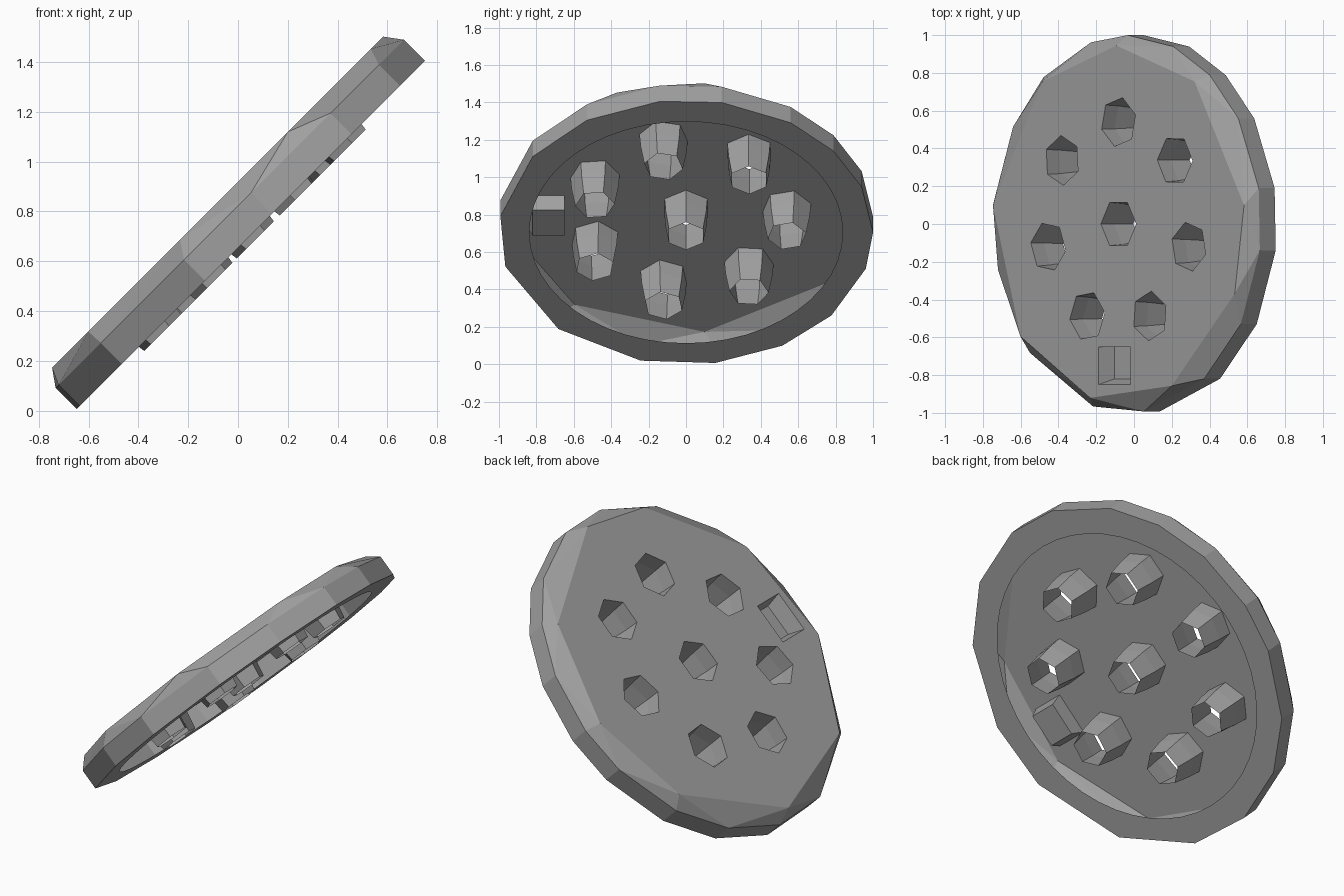
import bpy, bmesh
from math import radians, cos, sin, pi
from mathutils import Matrix, Vector

if "Cube" in bpy.data.objects:
    bpy.data.objects.remove(bpy.data.objects["Cube"])

# The disc is modelled flat, then tilted 45 degrees
TILT = Matrix.Rotation(-pi / 4, 4, 'Y') @ Matrix.Translation((0.534, 0, 0))
Z_TOP, Z_MID, Z_LOW, Z_TIP = 0.65, 0.582, 0.463, 0.435
RIM = [11, 34, 52, 70, 90, 106, 129, 149, 171, 194, 223, 255, 277, 305, 328, 352]
CAP = [6, 53, 91, 127, 174, 219, 257, 295, 337]
RING_R = 0.54
HOLES = [(0, 0)] + [(RING_R * cos(radians(90) + k * 2 * pi / 7),
                     RING_R * sin(radians(90) + k * 2 * pi / 7)) for k in range(7)]

# Dark grey
GREY = bpy.data.materials.new("dark_grey")
GREY.diffuse_color = (0.354, 0.354, 0.354, 1)
GREY.use_nodes = True
GREY.node_tree.nodes["Principled BSDF"].inputs["Base Color"].default_value = GREY.diffuse_color


def ring(r, angles, z, cx=0, cy=0):
    return [Vector((cx + r * cos(radians(a)), cy + r * sin(radians(a)), z)) for a in angles]


def rect(x0, x1, y0, y1, z):
    return [Vector((x0, y0, z)), Vector((x1, y0, z)), Vector((x1, y1, z)), Vector((x0, y1, z))]


def add_loop(bm, pts):
    vs = [bm.verts.new(p) for p in pts]
    return vs, [bm.edges.new((vs[i], vs[(i + 1) % len(vs)])) for i in range(len(vs))]


def fill(bm, edges, up):
    new = bmesh.ops.triangle_fill(bm, edges=edges, use_beauty=True, normal=(0, 0, up))
    faces = [f for f in new['geom'] if isinstance(f, bmesh.types.BMFace)]
    for f in faces:
        f.normal_update()
        if f.normal.z * up < 0:
            f.normal_flip()


def finish(bm, name):
    me = bpy.data.meshes.new(name)
    bm.transform(TILT)
    bm.to_mesh(me)
    bm.free()
    me.materials.append(GREY)
    ob = bpy.data.objects.new(name, me)
    bpy.context.collection.objects.link(ob)


def lofted(name, rings, floor=False):
    # Open sleeve hanging from the top, its faces turned inward
    bm = bmesh.new()
    loops = [[bm.verts.new(p) for p in r] for r in rings]
    n = len(loops[0])
    for a, b in zip(loops, loops[1:]):
        for i in range(n):
            j = (i + 1) % n
            bm.faces.new((a[i], a[j], b[j], b[i]))
    if floor:
        bm.faces.new(loops[-1])
    finish(bm, name)


def hole_angles(k):
    return [a + 17 * k for a in range(0, 360, 60)]


slot_top = rect(-0.15, 0.09, -0.85, -0.65, Z_TOP)
slot_low = rect(-0.12, 0.07, -0.82, -0.65, 0.56)

# Hollow shell: side wall, chamfer and pierced top
bm = bmesh.new()
for p in ring(1, RIM, Z_LOW) + ring(1, RIM, Z_MID) + ring(0.945, CAP, Z_TOP):
    bm.verts.new(p)
bmesh.ops.convex_hull(bm, input=bm.verts[:])
flat = [f for f in bm.faces if any(all(abs(v.co.z - z) < 1e-4 for v in f.verts)
                                   for z in (Z_LOW, Z_TOP))]
bmesh.ops.delete(bm, geom=flat, context='FACES')
bmesh.ops.recalc_face_normals(bm, faces=bm.faces[:])
edges = [e for e in bm.edges if all(abs(v.co.z - Z_TOP) < 1e-4 for v in e.verts)]
for k, (x, y) in enumerate(HOLES):
    edges += add_loop(bm, ring(0.132, hole_angles(k), Z_TOP, x, y))[1]
edges += add_loop(bm, slot_top)[1]
fill(bm, edges, 1)
finish(bm, "disc_shell")

# Flat lip around the open underside
bm = bmesh.new()
edges = add_loop(bm, ring(1, RIM, Z_LOW))[1]
edges += add_loop(bm, ring(0.838, [i * 7.5 for i in range(48)], Z_LOW))[1]
fill(bm, edges, -1)
finish(bm, "underside_lip")

# Tapered sleeves through the disc
for k, (x, y) in enumerate(HOLES):
    a = hole_angles(k)
    lofted(f"hole_sleeve_{k}", [ring(0.132, a, Z_TOP, x, y),
                                ring(0.125, a, 0.56, x, y),
                                ring(0.105, a, Z_TIP, x, y)])

# Shallow rectangular pocket near the edge
lofted("edge_pocket", [slot_top, slot_low], floor=True)
